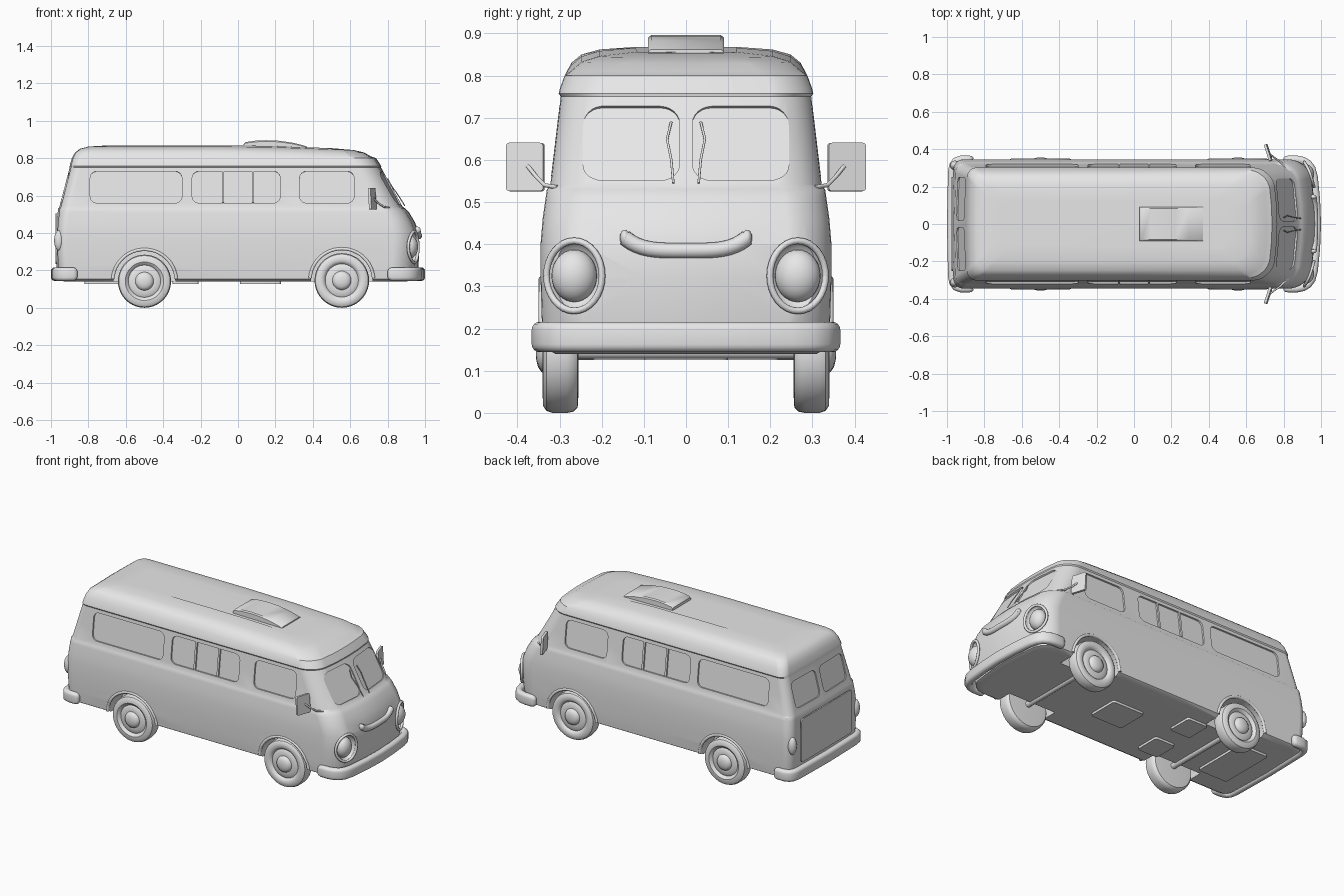
import bpy, bmesh, math
from mathutils import Vector, Matrix

if "Cube" in bpy.data.objects:
    bpy.data.objects.remove(bpy.data.objects["Cube"])

paint = bpy.data.materials.new("light_grey")
paint.diffuse_color = (0.8, 0.8, 0.8, 1)
paint.use_nodes = True
paint.node_tree.nodes["Principled BSDF"].inputs["Base Color"].default_value = paint.diffuse_color


def finish(name, bm, angle=35, material=True):
    bmesh.ops.recalc_face_normals(bm, faces=bm.faces[:])
    me = bpy.data.meshes.new(name)
    bm.to_mesh(me)
    bm.free()
    ob = bpy.data.objects.new(name, me)
    bpy.context.collection.objects.link(ob)
    me.materials.append(paint)
    smooth(ob, angle)
    return ob


def smooth(ob, angle):
    bpy.ops.object.select_all(action='DESELECT')
    ob.select_set(True)
    bpy.context.view_layer.objects.active = ob
    bpy.ops.object.shade_smooth_by_angle(angle=math.radians(angle))


def loft(name, rings, closed=False, angle=35):
    """Skin a list of point rings, capping the ends unless closed."""
    bm = bmesh.new()
    vs = [[bm.verts.new(p) for p in r] for r in rings]
    n = len(vs[0])
    for i in range(len(vs) if closed else len(vs) - 1):
        a, b = vs[i], vs[(i + 1) % len(vs)]
        for k in range(n):
            bm.faces.new((a[k], a[(k + 1) % n], b[(k + 1) % n], b[k]))
    if not closed:
        bm.faces.new(vs[0])
        bm.faces.new(vs[-1])
    return finish(name, bm, angle)


def rounded_rect(w, h, r, seg=6):
    pts = []
    for q, (sx, sy) in enumerate(((1, 1), (-1, 1), (-1, -1), (1, -1))):
        for k in range(seg + 1):
            a = math.pi / 2 * (q + k / seg)
            pts.append((sx * (w / 2 - r) + r * math.cos(a), sy * (h / 2 - r) + r * math.sin(a)))
    return pts


def panel(name, origin, u, v, w, h, r, depth):
    """Rounded plate lying in the plane spanned by u and v."""
    u, v, o = Vector(u).normalized(), Vector(v).normalized(), Vector(origin)
    n = u.cross(v).normalized()
    return loft(name, [[o + u * a + v * b + n * d for a, b in rounded_rect(w, h, r)]
                       for d in (-depth, depth)])


def ball(name, loc, scale, angle=60):
    bm = bmesh.new()
    bmesh.ops.create_uvsphere(bm, u_segments=28, v_segments=16, radius=1)
    bm.transform(Matrix.Translation(loc) @ Matrix.Diagonal((*scale, 1)))
    return finish(name, bm, angle)


def lathe(name, profile, loc, side, seg=40):
    """Turn (radius, outward) points about an axis along y."""
    x, y, z = loc
    return loft(name, [[(x + r * math.cos(2 * math.pi * k / seg), y + side * d,
                         z + r * math.sin(2 * math.pi * k / seg)) for k in range(seg)]
                       for r, d in profile])


def tube(name, pts, radius, seg=8):
    cu = bpy.data.curves.new(name, 'CURVE')
    cu.dimensions = '3D'
    cu.bevel_depth = radius
    cu.bevel_resolution = 3
    cu.use_fill_caps = True
    sp = cu.splines.new('POLY')
    sp.points.add(len(pts) - 1)
    for p, c in zip(sp.points, pts):
        p.co = (*c, 1)
    cu.materials.append(paint)
    ob = bpy.data.objects.new(name, cu)
    bpy.context.collection.objects.link(ob)
    return ob


# Body shell: stacked plan outlines (height, rear x, front x, half width)
levels = [(.14, -.93, .90, .31), (.155, -.96, .95, .335), (.22, -.97, .965, .342),
          (.32, -.975, .97, .345), (.40, -.975, .968, .345), (.46, -.97, .945, .340),
          (.51, -.964, .915, .333), (.53, -.961, .895, .330), (.54, -.955, .88, .322),
          (.65, -.926, .82, .309), (.75, -.90, .765, .297), (.757, -.90, .766, .302),
          (.77, -.897, .758, .299), (.80, -.888, .738, .288), (.83, -.872, .71, .272),
          (.85, -.845, .675, .248), (.862, -.80, .62, .205), (.868, -.7, .5, .12)]


def outline(z, xb, xf, w):
    rf, rb, pts = min(.10, w * .6), .05, []
    for k in range(9):
        a = math.pi / 2 * k / 8
        pts.append((xf - rf + rf * math.cos(a), w - rf + rf * math.sin(a)))
    for t in (.75, .5, .25):
        pts.append((xb + rb + (xf - xb - rf - rb) * t, w))
    for k in range(7):
        a = math.pi / 2 * (1 + k / 6)
        pts.append((xb + rb + rb * math.cos(a), w - rb + rb * math.sin(a)))
    pts += [(xb, 0)] + [(x, -y) for x, y in reversed(pts)] + [(xf, -.1), (xf, 0), (xf, .1 if w > .2 else .03)]
    if w <= .2:
        pts[-3] = (xf, -.03)
    out = []
    for x, y in pts:
        bow = .04 if x > 0 else .012
        sag = .02 * min(1, max(0, (x - .1) / .55)) if z > .82 else 0
        out.append((x - math.copysign(bow * (y / .34) ** 2, x), y, z - sag))
    return out


body = loft("van_body", [outline(*l) for l in levels])

# Cutters for wheel wells, window recesses and headlight bowls
WHEELS = ((-.50, .142), (.555, .146))
cutters = []
for s in (-1, 1):
    for x, z in WHEELS:
        cutters.append(lathe("well_cutter", [(.165, -.14), (.165, .14)], (x, s * .36, z), s))
    for x, w in ((-.545, .49), (-.01, .47), (.475, .29)):
        cutters.append(panel("window_cutter", (x, s * .3095, .645), (1, 0, 0),
                             (0, -s * .119, 1), w, .17, .035, .010))
    cutters.append(panel("windshield_cutter", (.818, s * .13, .64), (-.09 * s, 1, 0),
                         (-.115, 0, .21), .23, .20, .045, .010))
    cutters.append(panel("rear_window_cutter", (-.927, s * .135, .64), (.03 * s, 1, 0),
                         (.055, 0, .21), .23, .16, .03, .009))
    cutters.append(ball("lamp_cutter", (.945, s * .265, .325), (.045, .066, .082)))
for c in cutters:
    m = body.modifiers.new("cut", 'BOOLEAN')
    m.operation, m.solver, m.object = 'DIFFERENCE', 'EXACT', c
    bpy.context.view_layer.objects.active = body
    bpy.ops.object.modifier_apply(modifier=m.name)
    bpy.data.objects.remove(c, do_unlink=True)
smooth(body, 32)
body.modifiers.new("even_shading", 'WEIGHTED_NORMAL').keep_sharp = True

# Wheels with rounded tyre, recessed rim and domed hub
tyre = [(.10, -.042), (.132, -.04), (.142, -.03), (.145, -.015), (.145, .02), (.14, .034),
        (.128, .042), (.105, .043), (.094, .036), (.088, .028), (.078, .034), (.056, .036),
        (.05, .036), (.046, .046), (.034, .054), (.018, .058), (.003, .059)]
for s, side in ((-1, "right"), (1, "left")):
    for (x, z), end in zip(WHEELS, ("rear", "front")):
        prof = [(r * z / .145, d) for r, d in tyre]
        lathe(f"{end}_{side}_wheel", prof, (x, s * .297, z), s)
        # Wheel arch lip
        arc = []
        for k in range(25):
            a = math.radians(4 + 172 * k / 24)
            zz = z + .17 * math.sin(a)
            arc.append((x + .17 * math.cos(a), s * (.336 if zz < .2 else .341), zz))
        tube(f"{end}_{side}_arch_lip", arc, .009)

    # Headlight lens and oval surround
    ball(f"{side}_headlight", (.918, s * .265, .325), (.045, .054, .062))
    ring = []
    for k in range(33):
        a = 2 * math.pi * k / 32
        dy = .066 * math.cos(a)
        ring.append((.943 - .30 * dy - 3.0 * dy * dy * (dy > 0), s * (.265 + dy), .325 + .083 * math.sin(a)))
    tube(f"{side}_headlight_surround", ring, .008)

    # Door mirror on a bent arm
    panel(f"{side}_mirror", (.718, s * .381, .583), (-.32, s, 0), (-.06, 0, 1), .092, .115, .008, .007)
    tube(f"{side}_mirror_arm", [(.81, s * .305, .535), (.78, s * .335, .54), (.75, s * .355, .56),
                                (.725, s * .375, .585)], .005)

    # Tail lamp
    ball(f"{side}_tail_lamp", (-.957, s * .313, .36), (.026, .026, .055))
    # Wiper
    tube(f"{side}_wiper", [(.892, s * .03, .545), (.858, s * .035, .60), (.822, s * .045, .65),
                           (.80, s * .035, .69)], .003)
    # Sliding pane frames in the middle window
    for x in (-.08, .08):
        panel(f"{side}_pane_bar", (x, s * .305, .645), (1, 0, 0), (0, -s * .119, 1), .012, .168, .003, .005)


# Bumpers swept round the corners with tapered ends
def bumper(name, half):
    path = half + [(x, -y) for x, y in reversed(half[:-1])]
    P = [Vector(p) for p in path]
    rings = []
    for i, p in enumerate(P):
        t = (P[min(i + 1, len(P) - 1)] - P[max(i - 1, 0)]).normalized()
        n = Vector((-t.y, t.x))
        e = min(i, len(P) - 1 - i)
        f = (.5, .85, 1)[min(e, 2)]
        rings.append([(p.x + n.x * a * f, p.y + n.y * a * f, .18 + b * f)
                      for a, b in rounded_rect(.042, .072, .019, 4)])
    return loft(name, rings, angle=50)


bumper("front_bumper", [(.80, .343), (.808, .344), (.825, .345), (.87, .345), (.905, .338), (.932, .322),
                        (.95, .295), (.962, .25), (.974, .13), (.979, 0)])
bumper("rear_bumper", [(-.86, .343), (-.867, .344), (-.88, .345), (-.925, .345), (-.952, .336),
                       (-.967, .315), (-.973, .28), (-.976, .15), (-.979, 0)])

# Curved grille bar across the nose
grille = []
for k in range(21):
    y = -.145 + .29 * k / 20
    q = (y / .145) ** 2
    grille.append((.966 - .008 * q, y, .385 + .03 * q ** 2))
tube("grille_bar", grille, .019)
for s in (-1, 1):
    ball("grille_end", (.958, s * .145, .415), (.019, .012, .019))

# Domed roof hatch
hatch = [(.03, .875), (.04, .886), (.09, .893), (.15, .896), (.22, .893), (.29, .883), (.345, .87), (.37, .862)]
loft("roof_hatch", [[(x, -.09, .845), (x, -.09, z - .006), (x, -.083, z), (x, .083, z),
                     (x, .09, z - .006), (x, .09, .845)] for x, z in hatch], angle=40)

# Tailgate lower panel and plate
panel("tailgate_panel", (-.973, 0, .37), (0, 1, 0), (.0, 0, 1), .50, .27, .02, .004)

# Underside parts: tanks, cross members and axles
for name, x, y, w, h in (("engine_tray", .12, 0, .22, .20), ("fuel_tank", -.28, .14, .14, .16),
                         ("exhaust_box", -.28, -.14, .14, .16), ("rear_floor_box", -.72, 0, .20, .36)):
    panel(name, (x, y, .137), (1, 0, 0), (0, 1, 0), w, h, .015, .011)
for x, z in WHEELS:
    tube("axle", [(x, -.27, z), (x, .27, z)], .018)
